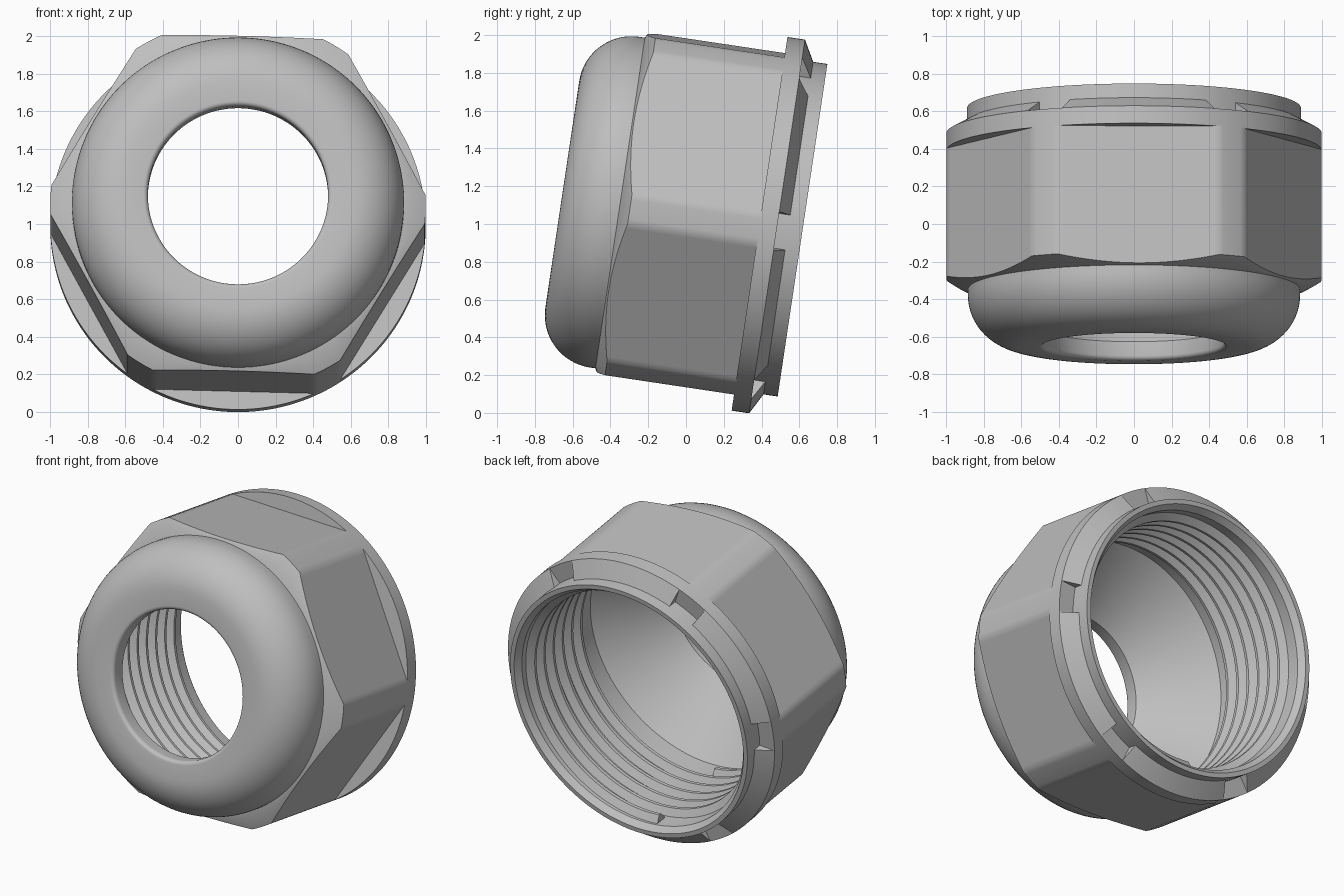
import bpy, bmesh
from math import sin, cos, pi, radians, degrees

cube = bpy.data.objects.get("Cube")
if cube:
    bpy.data.objects.remove(cube)

TILT = radians(-8.5)          # the whole nut leans on its rim
FRONT = (0, -0.655, 1.157)    # centre of the front face
TURN = -1.5                   # hexagon rotation in degrees
APOTHEM, RIM, BORE, COLLAR = 0.9026, 1.0, 0.83, 0.885

grey = bpy.data.materials.new("moulded_grey")
grey.use_nodes = True
colour = (0.52, 0.52, 0.52, 1)
grey.diffuse_color = colour
bsdf = next(n for n in grey.node_tree.nodes if n.type == 'BSDF_PRINCIPLED')
bsdf.inputs["Base Color"].default_value = colour
bsdf.inputs["Roughness"].default_value = 0.6


def sweep(name, profile, start=0, end=360, steps=240, pitch=0):
    """Sweep a closed (radius, depth) profile round the axis; a pitch makes a helix.
    Profile entries may be functions of the angle in degrees."""
    full = end - start == 360 and not pitch
    bm = bmesh.new()
    rings = []
    for i in range(steps if full else steps + 1):
        turn = (end - start) * i / steps
        a = radians(start + turn + TURN)
        ring = []
        for p in profile:
            r, s = p(start + turn) if callable(p) else p
            ring.append(bm.verts.new((r * cos(a), s + pitch * turn / 360, r * sin(a))))
        rings.append(ring)
    pairs = list(zip(rings, rings[1:])) + ([(rings[-1], rings[0])] if full else [])
    n = len(profile)
    for a, b in pairs:
        for j in range(n):
            k = (j + 1) % n
            bm.faces.new((a[j], a[k], b[k], b[j]))
    if not full:
        bm.faces.new(rings[0])
        bm.faces.new(rings[-1][::-1])
    bmesh.ops.recalc_face_normals(bm, faces=bm.faces)
    mesh = bpy.data.meshes.new(name)
    bm.to_mesh(mesh)
    bm.free()
    mesh.materials.append(grey)
    ob = bpy.data.objects.new(name, mesh)
    bpy.context.collection.objects.link(ob)
    ob.rotation_euler.x = TILT
    ob.location = FRONT
    bpy.ops.object.select_all(action='DESELECT')
    ob.select_set(True)
    bpy.context.view_layer.objects.active = ob
    bpy.ops.object.shade_smooth_by_angle(angle=radians(30))
    return ob


def arc(r, s, radius, a0, a1, n):
    angles = [radians(a0 + (a1 - a0) * i / n) for i in range(n + 1)]
    return [(r + radius * cos(a), s + radius * sin(a)) for a in angles]


# Domed cap: rounded lip, rounded shoulder, inner cone opening towards the bore
LIP, FILLET, HOLE = 0.025, 0.28, 0.48
cap = arc(HOLE + LIP, LIP, LIP, 180, 270, 5)
cap += arc(COLLAR - FILLET, FILLET, FILLET, -90, 0, 16)
cap += [(COLLAR, 0.5), (BORE, 0.5), (HOLE, 0.1)]
sweep("domed_cap", cap)


# Hexagonal body with corners turned to the rim radius and a conical front chamfer
def hex_radius(angle):
    off = (angle % 60) - 30
    return min(RIM, APOTHEM / cos(radians(off)))


def chamfer(angle):
    r = hex_radius(angle)
    return r, 0.31 + (r - COLLAR) * 0.48


sweep("hex_body", [(BORE, 0.305), (0.875, 0.305), chamfer,
                   lambda a: (hex_radius(a), 1.06), (BORE, 1.06)])

# Rear flange and end ring
FLANGE_FRONT, FLANGE_BACK, CONE_END, BACK = 1.056, 1.15, 1.21, 1.286
RING = 0.89
sweep("rear_flange", [(BORE, FLANGE_FRONT), (RIM, FLANGE_FRONT), (RIM, FLANGE_BACK),
                      (RING, FLANGE_BACK), (RING, BACK), (0.86, BACK), (BORE, 1.245)])

# Sloped flange segments, leaving a notch at every hexagon corner
for i in range(6):
    sweep(f"flange_segment_{i + 1}",
          [(RIM, FLANGE_BACK), (RING, CONE_END), (RING - 0.01, FLANGE_BACK)],
          60 * i + 6, 60 * i + 54, 32)

# Internal screw thread
PITCH, DEPTH = 0.1, 0.045
sweep("screw_thread", [(BORE + 0.005, -0.045), (BORE - DEPTH, -0.01),
                       (BORE - DEPTH, 0.01), (BORE + 0.005, 0.045)],
      -95, -95 + 360 * 6, 96 * 6, -PITCH).location = FRONT
thread = bpy.data.objects["screw_thread"]
for v in thread.data.vertices:
    v.co.y += 1.19
